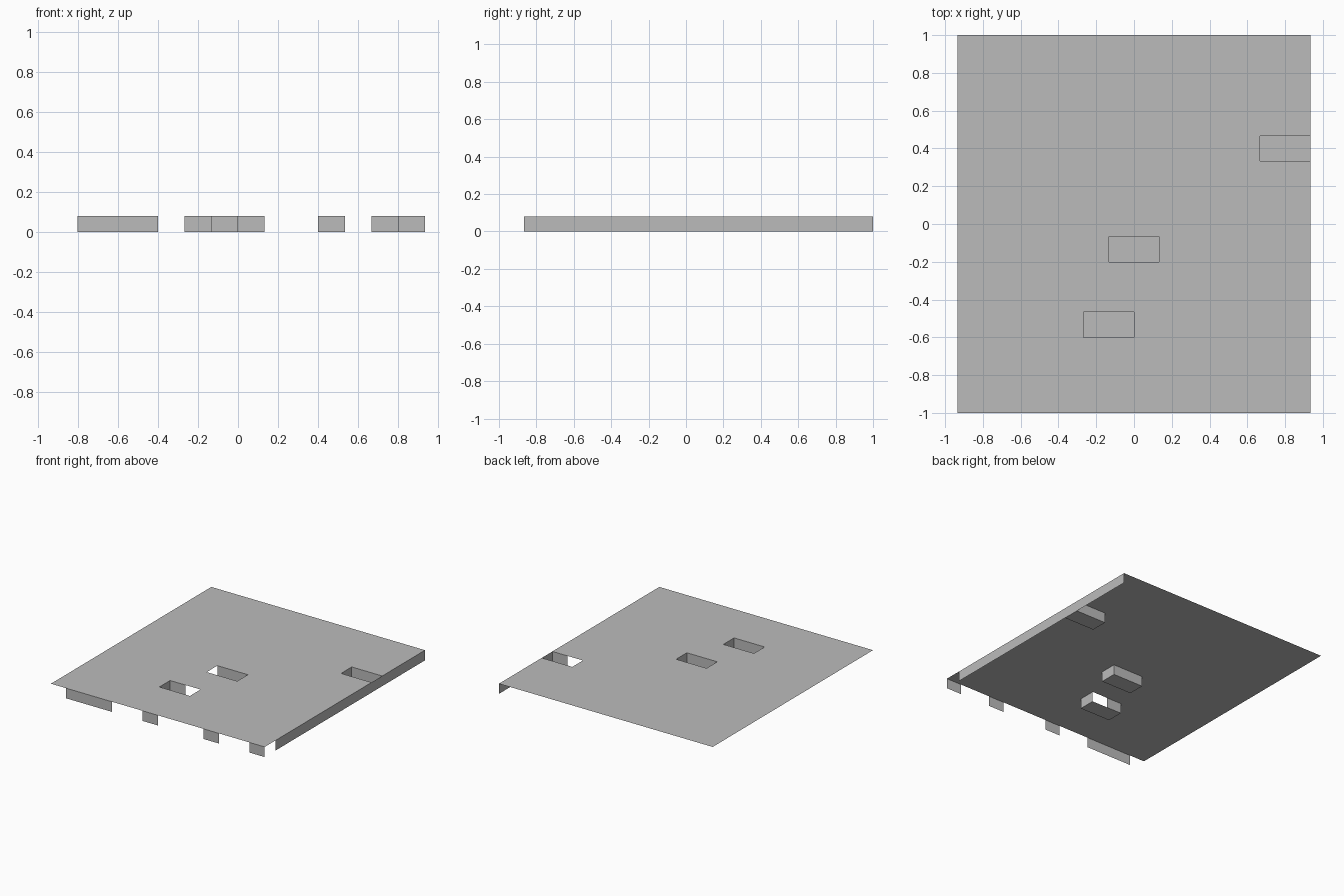
import bpy, bmesh

cube = bpy.data.objects.get("Cube")
if cube:
    bpy.data.objects.remove(cube, do_unlink=True)

CELL = 2 / 15          # plan module
COLS, ROWS = 14, 15
TOP = 0.08

grey = bpy.data.materials.new("plain grey")
grey.use_nodes = True
COLOUR = (0.5, 0.5, 0.5, 1)
grey.diffuse_color = COLOUR
grey.node_tree.nodes["Principled BSDF"].inputs["Base Color"].default_value = COLOUR


def point(i, j, z):
    return ((i - COLS / 2) * CELL, (j - ROWS / 2) * CELL, z)


def finish(bm, name):
    mesh = bpy.data.meshes.new(name)
    bm.to_mesh(mesh)
    bm.free()
    mesh.materials.append(grey)
    bpy.context.collection.objects.link(bpy.data.objects.new(name, mesh))


def quad(name, corners):
    bm = bmesh.new()
    bm.faces.new([bm.verts.new(point(*c)) for c in corners])
    finish(bm, name)


def wall(name, a, b):
    # thin upright panel between two module points, facing right of a -> b
    quad(name, [(*a, 0), (*b, 0), (*b, TOP), (*a, TOP)])


# Openings in module units: left, right, front, back
openings = {"front": (5, 7, 3, 4), "middle": (6, 8, 6, 7), "side": (12, 14, 10, 11)}

# Deck sheet with the openings left out
bm = bmesh.new()
verts = [[bm.verts.new(point(i, j, TOP)) for j in range(ROWS + 1)] for i in range(COLS + 1)]
for i in range(COLS):
    for j in range(ROWS):
        if not any(x0 <= i < x1 and y0 <= j < y1 for x0, x1, y0, y1 in openings.values()):
            bm.faces.new([verts[i][j], verts[i + 1][j], verts[i + 1][j + 1], verts[i][j + 1]])
finish(bm, "deck")

# Floors of the sunken openings
for name, (x0, x1, y0, y1) in openings.items():
    quad(name + "_pit_floor", [(x0, y0, 0), (x1, y0, 0), (x1, y1, 0), (x0, y1, 0)])

# Pit walls, some of them only partly closed
wall("front_pit_left_wall", (5, 3), (5, 4))
wall("front_pit_right_wall", (7, 4), (7, 3))
wall("front_pit_front_wall", (7, 3), (5, 3))
wall("front_pit_back_wall", (5, 4), (6, 4))
wall("middle_pit_right_wall", (8, 7), (8, 6))
wall("middle_pit_front_wall", (8, 6), (6, 6))
wall("middle_pit_back_wall", (6, 7), (8, 7))
wall("side_pit_left_wall", (12, 10), (12, 11))
wall("side_pit_front_wall", (14, 10), (13, 10))
wall("side_pit_back_wall", (12, 11), (14, 11))

# Outer skirt panels
for n, (x0, x1) in enumerate([(1, 4), (6, 7), (10, 11), (13, 14)]):
    wall(f"front_skirt_{n + 1}", (x0, 0), (x1, 0))
wall("side_skirt", (COLS, 1), (COLS, ROWS))
